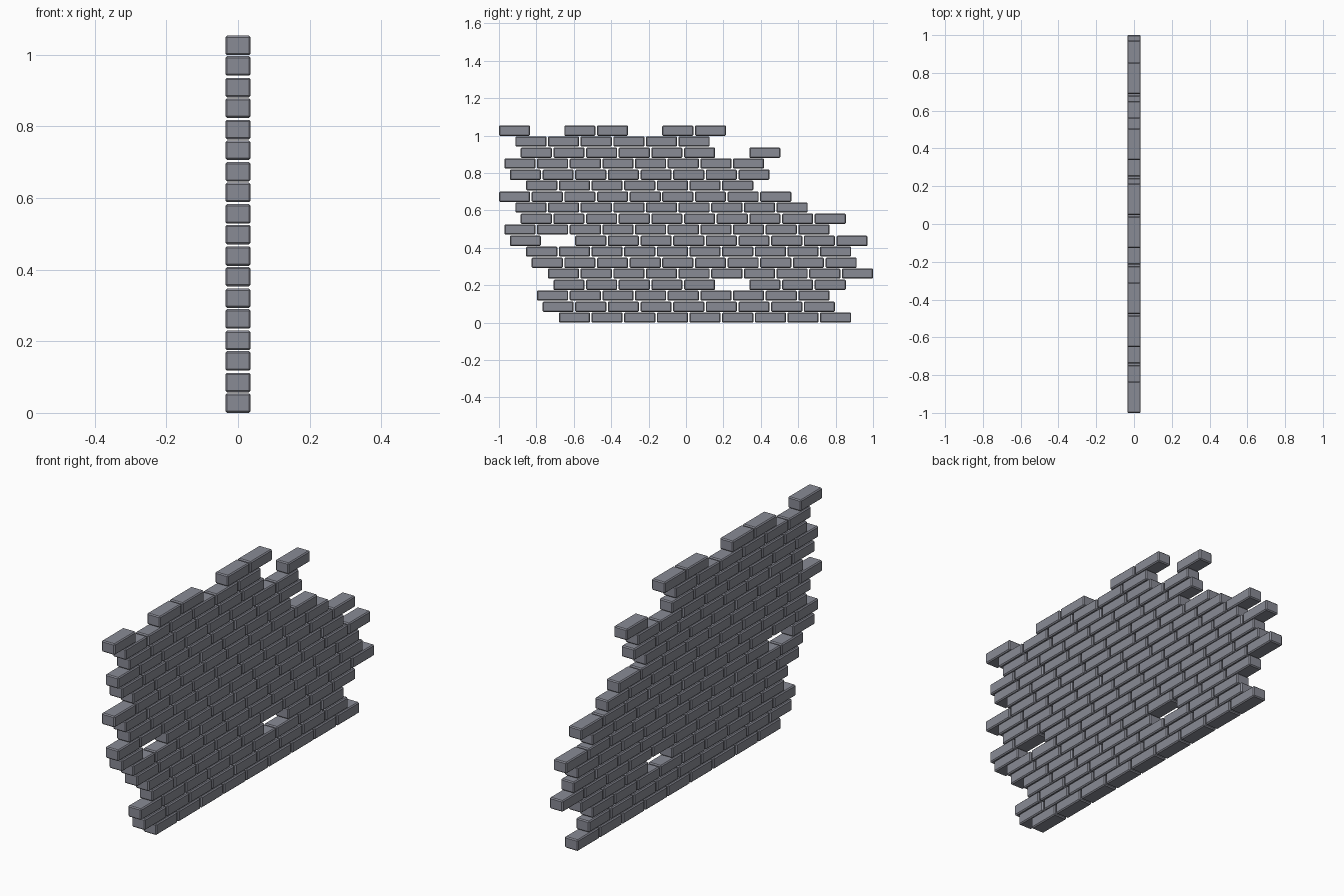
import bpy, bmesh
from mathutils import Matrix, Vector

if "Cube" in bpy.data.objects:
    bpy.data.objects.remove(bpy.data.objects["Cube"])

PITCH = 0.1746          # spacing of bricks along a course
LENGTH = 0.1666         # brick size along y
DEPTH = 0.071           # brick size along x
HEIGHT = 0.0545         # brick size along z
CHAMFER = 0.005
BASE = -1 + PITCH * 11 / 6   # left end of the lowest course
PAIR = 0.1177           # height of two courses
STEP = 0.0575           # height of one course inside a pair

stone = bpy.data.materials.new("grey_brick")
stone.diffuse_color = (0.25, 0.257, 0.30, 1)
stone.use_nodes = True
stone.node_tree.nodes["Principled BSDF"].inputs["Base Color"].default_value = stone.diffuse_color

# Each course: first slot, number of slots, empty slots
COURSES = [
    (0, 9, ()), (-1, 9, ()), (-1, 9, ()), (-1, 9, (5,)), (-1, 10, ()), (-2, 10, ()),
    (-2, 10, ()), (-3, 11, (1,)), (-3, 10, ()), (-3, 10, ()), (-3, 9, ()), (-4, 9, ()),
    (-3, 7, ()), (-4, 8, ()), (-4, 8, ()), (-4, 8, (6,)), (-4, 6, ()), (-5, 7, (1, 4)),
]


def build_course(row, first, count, empty):
    """One horizontal course of chamfered bricks in a raking bond."""
    bm = bmesh.new()
    z = HEIGHT / 2 + (row // 2) * PAIR + (row % 2) * STEP
    start = BASE + (row // 2) * PITCH / 3 + (row % 2) * PITCH / 2
    for i in range(count):
        if i in empty:
            continue
        y = start + (first + i) * PITCH + LENGTH / 2
        place = Matrix.Translation((0, y, z)) @ Matrix.Diagonal(
            Vector((DEPTH, LENGTH, HEIGHT, 1)))
        bmesh.ops.create_cube(bm, size=1, matrix=place)
    # chamfer every brick edge
    bmesh.ops.bevel(bm, geom=bm.edges[:], offset=CHAMFER, segments=1,
                    affect='EDGES', profile=0.5)
    mesh = bpy.data.meshes.new(f"brick_course_{row + 1}")
    bm.to_mesh(mesh)
    bm.free()
    mesh.materials.append(stone)
    obj = bpy.data.objects.new(mesh.name, mesh)
    bpy.context.collection.objects.link(obj)


for row, (first, count, empty) in enumerate(COURSES):
    build_course(row, first, count, empty)
